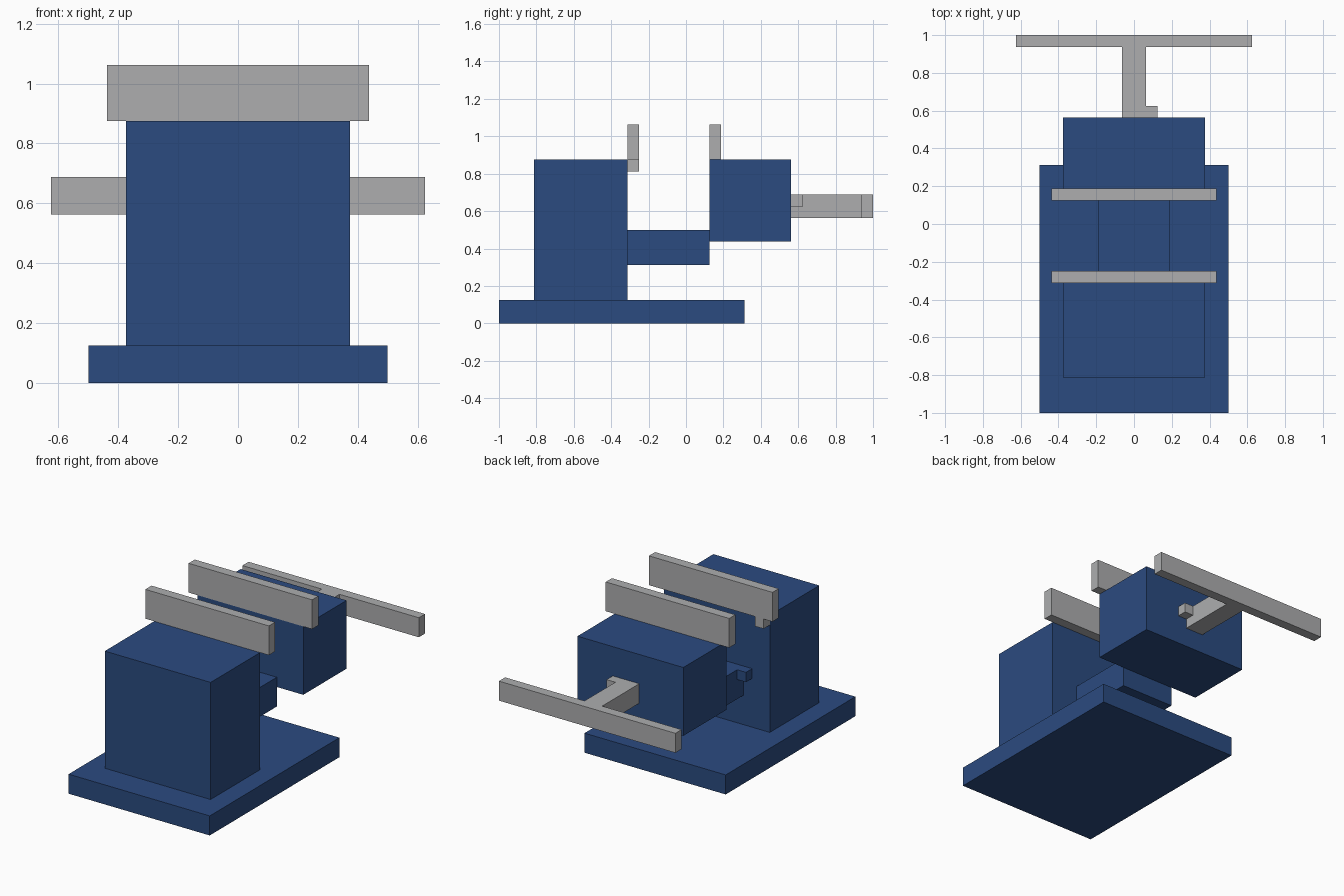
import bpy
import bmesh
from mathutils import Vector

cube = bpy.data.objects.get("Cube")
if cube:
    bpy.data.objects.remove(cube, do_unlink=True)

U = 1 / 16  # block grid unit


def material(name, rgb):
    m = bpy.data.materials.new(name)
    m.use_nodes = True
    m.diffuse_color = (*rgb, 1)
    m.node_tree.nodes["Principled BSDF"].inputs["Base Color"].default_value = (*rgb, 1)
    return m


blue = material("painted blue", (0.024, 0.070, 0.216))
steel = material("steel grey", (0.418, 0.423, 0.430))


def box(name, mat, x, y, z):
    """Flat-sided block from (min, max) ranges in grid units."""
    lo = Vector((x[0], y[0], z[0])) * U
    hi = Vector((x[1], y[1], z[1])) * U
    bm = bmesh.new()
    bmesh.ops.create_cube(bm, size=1)
    size, mid = hi - lo, (lo + hi) / 2
    for v in bm.verts:
        v.co = Vector(a * b for a, b in zip(v.co, size)) + mid
    mesh = bpy.data.meshes.new(name)
    bm.to_mesh(mesh)
    bm.free()
    mesh.materials.append(mat)
    ob = bpy.data.objects.new(name, mesh)
    bpy.context.collection.objects.link(ob)
    return ob


# Blue castings
box("base_plate", blue, (-8, 8), (-16, 5), (0, 2))
box("fixed_body", blue, (-6, 6), (-13, -5), (2, 14))
box("slide_bar", blue, (-3, 3), (-5, 2), (5, 8))
box("slide_bar_stop", blue, (-4, -3), (-5, -4), (7, 8))
box("moving_jaw", blue, (-6, 6), (2, 9), (7, 14))

# Steel jaw plates
for name, y in (("fixed_jaw_plate", -5), ("moving_jaw_plate", 2)):
    box(name, steel, (-7, 7), (y, y + 1), (14, 17))
box("jaw_plate_tab", steel, (-6, -5), (-5, -4), (13, 14))

# Steel screw and handle
box("screw_shaft", steel, (-1, 1), (9, 15), (9, 11))
box("screw_nub", steel, (1, 2), (9, 10), (10, 11))
box("handle_bar", steel, (-10, 10), (15, 16), (9, 11))
